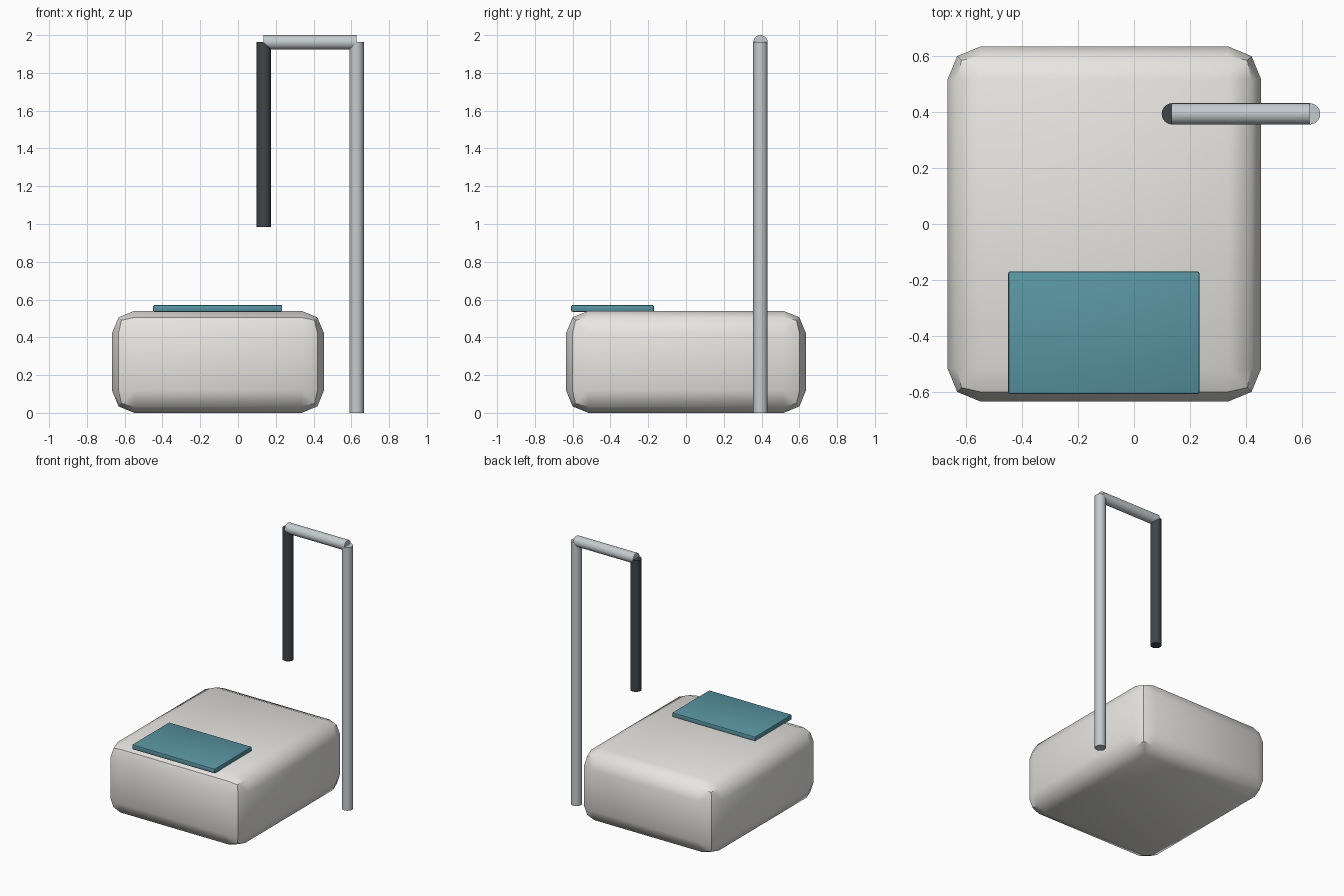
import bpy
from math import pi

if "Cube" in bpy.data.objects:
    bpy.data.objects.remove(bpy.data.objects["Cube"])


def material(name, color):
    m = bpy.data.materials.new(name)
    m.diffuse_color = (*color, 1)
    m.use_nodes = True
    m.node_tree.nodes["Principled BSDF"].inputs["Base Color"].default_value = m.diffuse_color
    return m


def finish(obj, name, mat):
    obj.name = name
    obj.data.materials.append(mat)
    bpy.ops.object.shade_smooth_by_angle(angle=pi / 4)
    return obj


def box(name, lo, hi, bevel, segments, mat):
    bpy.ops.mesh.primitive_cube_add(size=1, location=[(a + b) / 2 for a, b in zip(lo, hi)])
    obj = bpy.context.object
    obj.scale = [b - a for a, b in zip(lo, hi)]
    bpy.ops.object.transform_apply(location=False, rotation=False, scale=True)
    mod = obj.modifiers.new("rounded_edges", "BEVEL")
    mod.width, mod.segments = bevel, segments
    bpy.ops.object.modifier_apply(modifier=mod.name)
    return finish(obj, name, mat)


def tube(name, center, length, mat, rot=(0, 0, 0)):
    bpy.ops.mesh.primitive_cylinder_add(vertices=24, radius=0.038, depth=length,
                                        location=center, rotation=rot)
    return finish(bpy.context.object, name, mat)


cream = material("cream", (0.80, 0.79, 0.76))
teal = material("teal", (0.10, 0.30, 0.36))
steel = material("steel", (0.55, 0.60, 0.62))
dark = material("dark", (0.05, 0.06, 0.07))

# Rounded body and the flat panel on its front top edge
box("body", (-0.667, -0.635, 0), (0.455, 0.635, 0.54), 0.118, 2, cream)
box("panel", (-0.45, -0.608, 0.535), (0.234, -0.17, 0.571), 0.007, 2, teal)

# Floor post, overhead arm and hanging hose
y = 0.394
tube("post", (0.628, y, 0.9815), 1.963, steel)
tube("arm", (0.3815, y, 1.962), 0.493, steel, (0, pi / 2, 0))
tube("hose", (0.137, y, 1.473), 0.98, dark)
